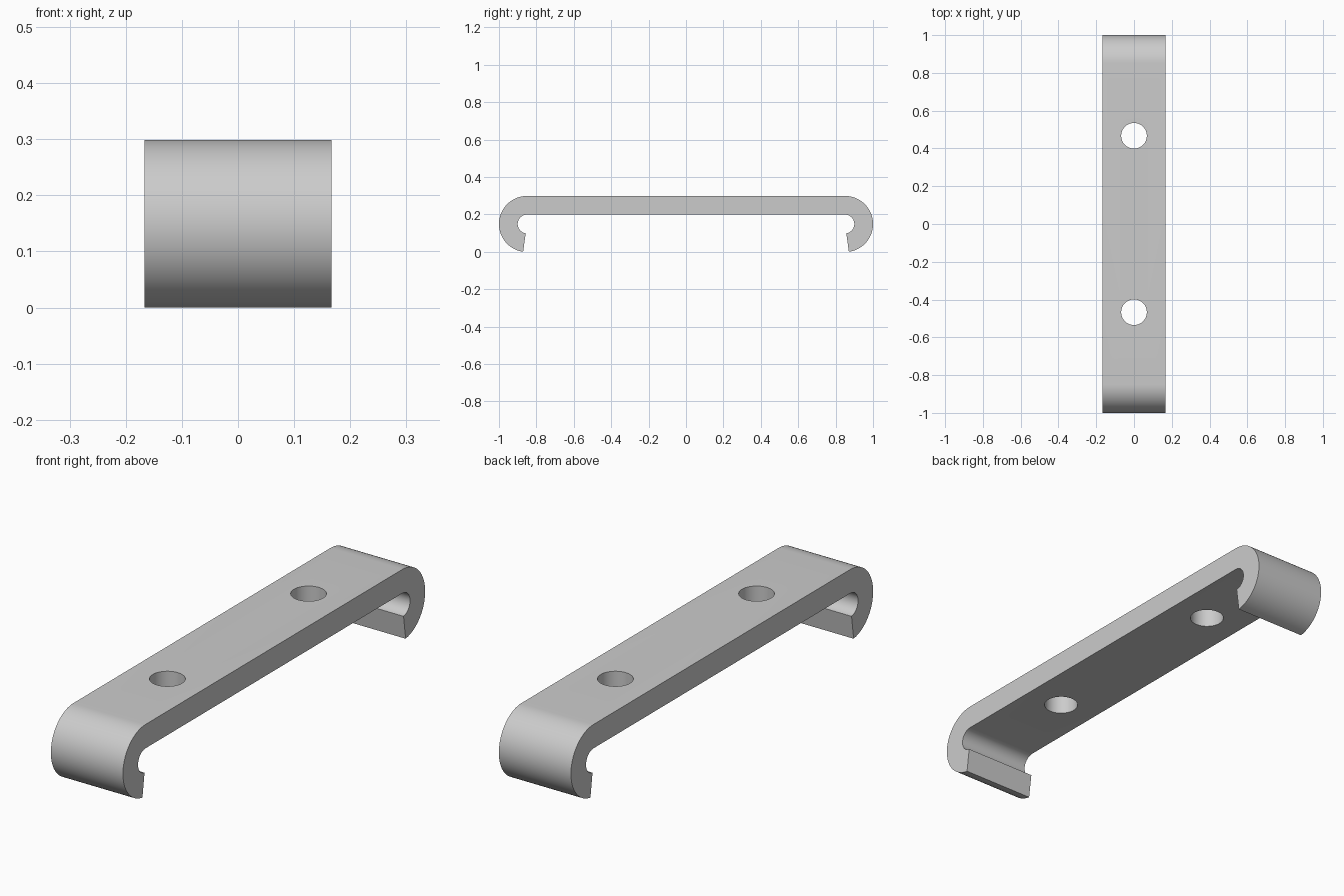
import bpy
import bmesh
from math import sin, cos, radians

cube = bpy.data.objects.get("Cube")
if cube:
    bpy.data.objects.remove(cube, do_unlink=True)

WIDTH = 0.334
OUTER, INNER = 0.15, 0.05      # hook radii
HOOK_Y, HOOK_Z = 0.85, 0.149   # hook centre
SWEEP, STEPS = 172, 32
HOLE_Y, HOLE_R = 0.467, 0.068

grey = bpy.data.materials.new("plain grey")
grey.use_nodes = True
colour = (0.6, 0.6, 0.6, 1)
grey.diffuse_color = colour
grey.node_tree.nodes["Principled BSDF"].inputs["Base Color"].default_value = colour


def hook_arc(radius):
    """Points of the front hook, from the top edge round to the tip."""
    angles = [radians(SWEEP * i / STEPS) for i in range(STEPS + 1)]
    return [(-HOOK_Y - radius * sin(a), HOOK_Z + radius * cos(a)) for a in angles]


def mirrored(points):
    return [(-y, z) for y, z in reversed(points)]


# Side profile: outer arcs joined over the top, inner arcs underneath
outer, inner = hook_arc(OUTER), hook_arc(INNER)
profile = outer + inner[::-1] + mirrored(inner[::-1]) + mirrored(outer)

# Bracket: profile extruded across the width
bm = bmesh.new()
face = bm.faces.new([bm.verts.new((-WIDTH / 2, y, z)) for y, z in profile])
extruded = bmesh.ops.extrude_face_region(bm, geom=[face])
new_verts = [g for g in extruded["geom"] if isinstance(g, bmesh.types.BMVert)]
bmesh.ops.translate(bm, verts=new_verts, vec=(WIDTH, 0, 0))
bmesh.ops.recalc_face_normals(bm, faces=bm.faces)
mesh = bpy.data.meshes.new("hooked_bracket")
bm.to_mesh(mesh)
bm.free()
mesh.materials.append(grey)
bracket = bpy.data.objects.new("hooked_bracket", mesh)
bpy.context.collection.objects.link(bracket)

# Two round holes through the flat bar
for side in (-1, 1):
    bpy.ops.mesh.primitive_cylinder_add(
        vertices=48, radius=HOLE_R, depth=0.3, location=(0, side * HOLE_Y, 0.25))
    cutter = bpy.context.object
    cutter.name = "hole_cutter"
    cutter.hide_render = True
    cutter.data.materials.append(grey)
    cut = bracket.modifiers.new("hole", "BOOLEAN")
    cut.operation = "DIFFERENCE"
    cut.solver = "EXACT"
    cut.object = cutter
    bpy.ops.object.select_all(action="DESELECT")
    bracket.select_set(True)
    bpy.context.view_layer.objects.active = bracket
    bpy.ops.object.modifier_apply(modifier=cut.name)
    bpy.data.objects.remove(cutter, do_unlink=True)

bpy.ops.object.shade_smooth_by_angle(angle=radians(30))
